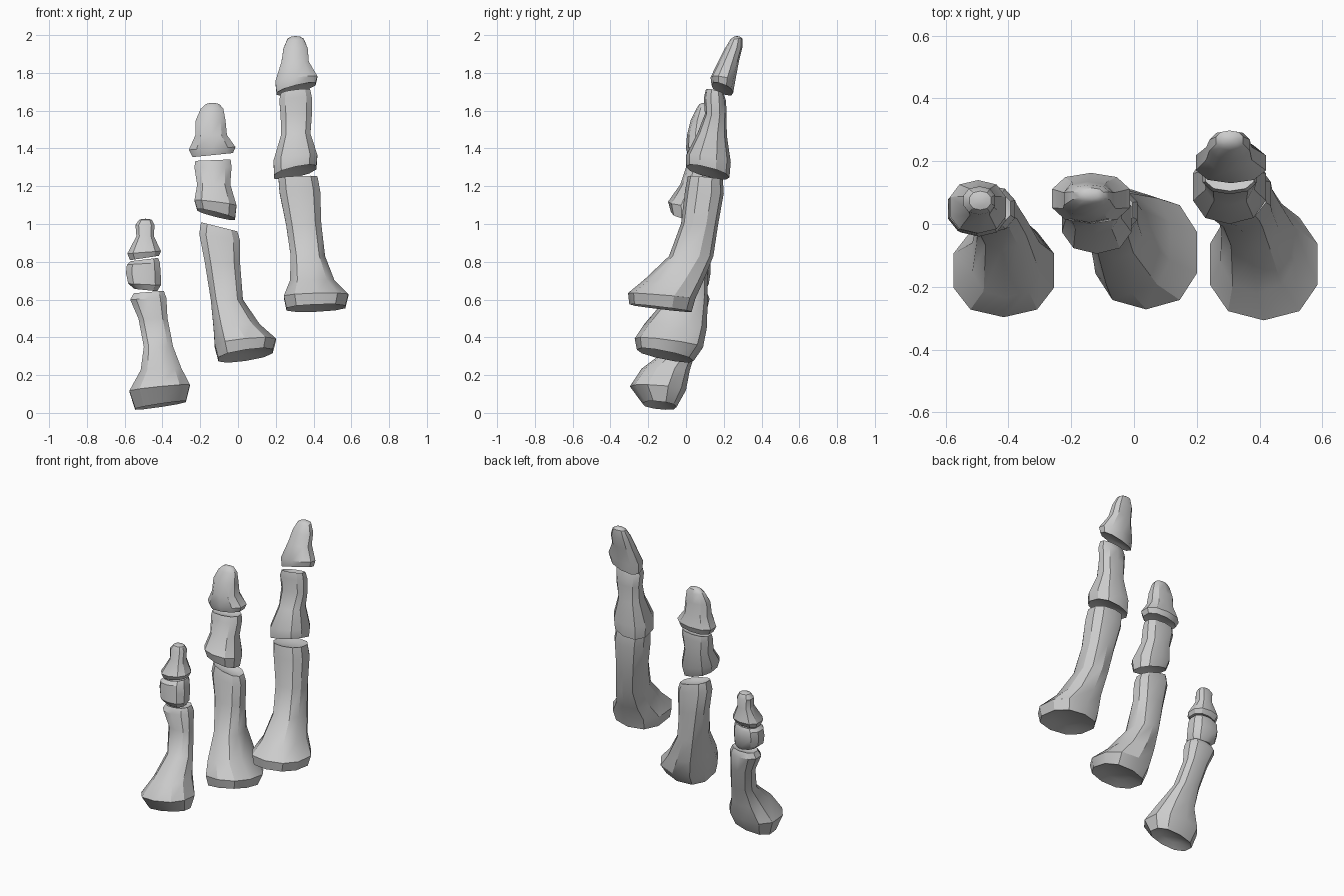
import bpy
import bmesh
import math

cube = bpy.data.objects.get("Cube")
if cube:
    bpy.data.objects.remove(cube, do_unlink=True)

SIDES = 10

bone_grey = bpy.data.materials.new("bone grey")
bone_grey.use_nodes = True
colour = (0.6, 0.6, 0.6, 1)
bone_grey.diffuse_color = colour
bone_grey.node_tree.nodes["Principled BSDF"].inputs["Base Color"].default_value = colour


def add_ring(bm, left, right, front, back, z, lean, square=0.85):
    """Rounded cross-section between four limits, leaning in x and y."""
    cx, cy = (left + right) / 2, (front + back) / 2
    verts = []
    for i in range(SIDES):
        a = math.tau * (i + 0.5) / SIDES
        c, s = math.cos(a), math.sin(a)
        dx = math.copysign(abs(c) ** square, c) * (right - left) / 2
        dy = math.copysign(abs(s) ** square, s) * (back - front) / 2
        verts.append(bm.verts.new((cx + dx, cy + dy, z + lean[0] * dx + lean[1] * dy)))
    return verts


def add_cap(bm, ring, push):
    """Close an end with a smaller ring and a centre, sunken or domed by push."""
    centre = sum((v.co for v in ring), ring[0].co * 0) / SIDES
    inner = []
    for v in ring:
        co = v.co.lerp(centre, 0.45)
        co.z += push * 0.75
        inner.append(bm.verts.new(co))
    bridge(bm, ring, inner)
    centre.z += push
    tip = bm.verts.new(centre)
    for i in range(SIDES):
        bm.faces.new((inner[i], inner[(i + 1) % SIDES], tip))


def bridge(bm, lower, upper):
    for i in range(SIDES):
        j = (i + 1) % SIDES
        bm.faces.new((lower[i], lower[j], upper[j], upper[i]))


def bone(name, sections, base_lean, head_lean, base_push=0.03, head_push=-0.015):
    """Loft a bone upward through (left, right, front, back, z) sections."""
    bm = bmesh.new()
    rings = []
    last = len(sections) - 1
    for i, section in enumerate(sections):
        t = i / last
        low, high = max(0, 1 - 2 * t), max(0, 2 * t - 1)
        lean = [b * low + h * high for b, h in zip(base_lean, head_lean)]
        rings.append(add_ring(bm, *section, lean))
    for lower, upper in zip(rings, rings[1:]):
        bridge(bm, lower, upper)
    add_cap(bm, rings[0], base_push)
    add_cap(bm, rings[-1], head_push)
    bmesh.ops.recalc_face_normals(bm, faces=bm.faces)
    mesh = bpy.data.meshes.new(name)
    bm.to_mesh(mesh)
    bm.free()
    mesh.materials.append(bone_grey)
    obj = bpy.data.objects.new(name, mesh)
    bpy.context.collection.objects.link(obj)
    bpy.ops.object.select_all(action="DESELECT")
    obj.select_set(True)
    bpy.context.view_layer.objects.active = obj
    bpy.ops.object.shade_smooth_by_angle(angle=math.radians(32))


# Tall digit on the left
bone("left_lower_bone", [
    (.25, .575, -.30, .03, .555), (.235, .592, -.307, .05, .62),
    (.27, .515, -.22, .09, .70), (.275, .465, -.09, .145, .83),
    (.25, .445, -.026, .17, 1.0), (.215, .44, -.005, .20, 1.17),
    (.21, .425, .01, .195, 1.245)], (.04, -.12), (.04, -.1))
bone("left_middle_bone", [
    (.187, .42, .0, .23, 1.275), (.183, .425, 0, .237, 1.345),
    (.225, .387, .06, .216, 1.475), (.222, .395, .10, .215, 1.58),
    (.215, .395, .095, .212, 1.66), (.225, .385, .105, .20, 1.70)],
    (.22, -.25), (.12, -.25))
bone("left_tip_bone", [
    (.20, .415, .135, .25, 1.715), (.193, .425, .13, .26, 1.765),
    (.227, .378, .17, .28, 1.86), (.238, .372, .205, .298, 1.93),
    (.26, .35, .235, .298, 1.98)],
    (.25, -.35), (0, .1), .015, .015)

# Middle digit
bone("centre_lower_bone", [
    (-.11, .19, -.26, .04, .305), (-.13, .207, -.272, .09, .37),
    (-.135, .12, -.22, .11, .46), (-.148, .03, -.11, .115, .60),
    (-.18, .016, -.05, .115, .79), (-.21, .016, -.035, .12, .93),
    (-.20, .0, -.02, .11, .985)], (.15, -.2), (-.25, 0))
bone("centre_middle_bone", [
    (-.22, -.012, -.08, .10, 1.05), (-.235, -.003, -.095, .125, 1.11),
    (-.22, -.037, -.03, .125, 1.21), (-.235, -.03, .0, .135, 1.30),
    (-.23, -.035, .015, .13, 1.338)], (-.25, -.15), (.04, 0))
bone("centre_tip_bone", [
    (-.245, -.022, .01, .15, 1.365), (-.266, -.008, .0, .163, 1.40),
    (-.23, -.055, .005, .145, 1.47), (-.227, -.063, .025, .135, 1.55),
    (-.20, -.075, .055, .125, 1.61), (-.175, -.095, .07, .115, 1.633)],
    (.1, 0), (0, 0), .015, .008)

# Short digit on the right
bone("right_lower_bone", [
    (-.55, -.27, -.23, -.05, .04), (-.582, -.248, -.297, 0, .13),
    (-.52, -.295, -.235, .02, .23), (-.502, -.34, -.08, .06, .35),
    (-.53, -.37, -.02, .10, .50), (-.575, -.375, -.03, .125, .605),
    (-.555, -.39, -.01, .11, .64)], (.15, -.1), (.08, 0))
bone("right_middle_bone", [
    (-.55, -.425, -.02, .10, .65), (-.585, -.405, -.04, .12, .68),
    (-.597, -.405, -.035, .13, .74), (-.592, -.41, -.03, .13, .79),
    (-.57, -.42, -.01, .12, .812)], (-.1, 0), (.12, 0), .01)
bone("right_tip_bone", [
    (-.575, -.415, -.015, .12, .82), (-.59, -.404, -.03, .14, .85),
    (-.54, -.443, .02, .12, .935), (-.545, -.44, .03, .12, .995),
    (-.525, -.455, .045, .105, 1.022)],
    (.15, 0), (0, 0), .01, .006)
